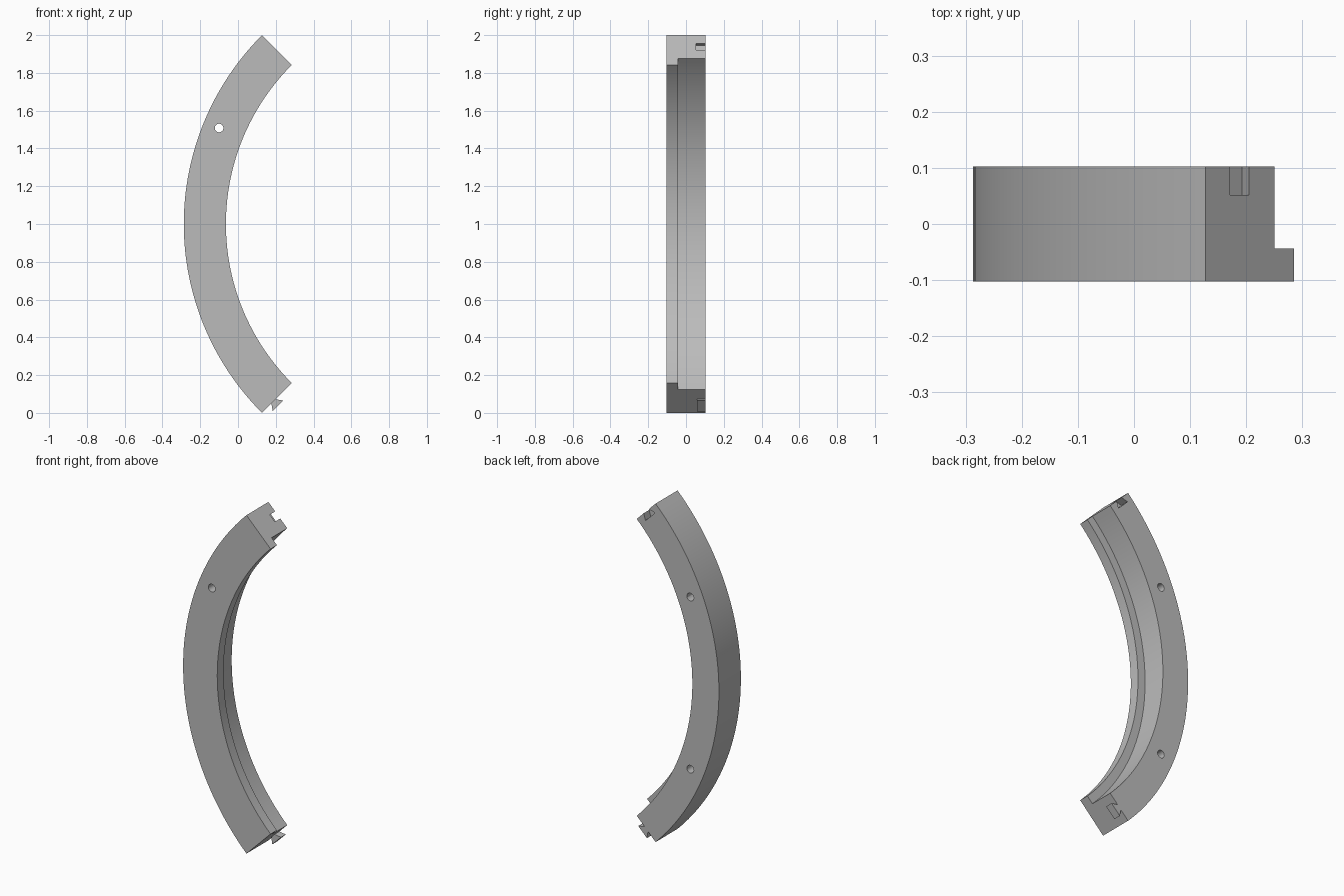
import bpy, bmesh
from math import pi, sin, cos, radians
from mathutils import Matrix, Vector

if "Cube" in bpy.data.objects:
    bpy.data.objects.remove(bpy.data.objects["Cube"])

CX, CZ = 1.127, 1.0            # centre of the arc
R_OUT, R_LIP, R_IN = 1.414, 1.191, 1.24
FRONT, STEP, BACK = -0.1025, -0.0435, 0.1025
R_MID = 1.328                  # radius of the holes and joints

grey = bpy.data.materials.new("plain grey")
grey.use_nodes = True
grey.diffuse_color = (0.5, 0.5, 0.5, 1)
grey.node_tree.nodes["Principled BSDF"].inputs["Base Color"].default_value = (0.5, 0.5, 0.5, 1)


def polar(r, angle, y, along=0.0):
    """Point at a radius and an angle above the -x direction, moved along the arc."""
    return Vector((CX - r * cos(angle) + along * sin(angle), y,
                   CZ + r * sin(angle) + along * cos(angle)))


def finish(name, bm):
    bmesh.ops.recalc_face_normals(bm, faces=bm.faces)
    mesh = bpy.data.meshes.new(name)
    bm.to_mesh(mesh)
    bm.free()
    mesh.materials.append(grey)
    obj = bpy.data.objects.new(name, mesh)
    bpy.context.collection.objects.link(obj)
    return obj


def dovetail(name, angle, root, tip, start, depth, y0, y1):
    """Trapezoid prism that widens away from its root."""
    shape = [(-root, start), (root, start), (tip, depth), (-tip, depth)]
    bm = bmesh.new()
    rings = [[bm.verts.new(polar(R_MID + dr, angle, y, a)) for dr, a in shape] for y in (y0, y1)]
    for ring in rings:
        bm.faces.new(ring)
    for i in range(4):
        j = (i + 1) % 4
        bm.faces.new((rings[0][i], rings[0][j], rings[1][j], rings[1][i]))
    return finish(name, bm)


# Arc body: stepped section spun through a quarter turn
bm = bmesh.new()
section = [(R_OUT, FRONT), (R_OUT, BACK), (R_IN, BACK), (R_IN, STEP), (R_LIP, STEP), (R_LIP, FRONT)]
SEGMENTS = 64
rings = []
for s in range(SEGMENTS + 1):
    a = radians(-45 + 90 * s / SEGMENTS)
    rings.append([bm.verts.new(polar(r, a, y)) for r, y in section])
for lower, upper in zip(rings, rings[1:]):
    for i in range(len(section)):
        j = (i + 1) % len(section)
        bm.faces.new((lower[i], lower[j], upper[j], upper[i]))
bm.faces.new(rings[0])
bm.faces.new(rings[-1])
body = finish("arc_body", bm)

# Cutters: two through holes and the dovetail socket
cutters = []
for label, deg in (("upper", 22.5), ("lower", -22.5)):
    bm = bmesh.new()
    place = Matrix.Translation(polar(R_MID, radians(deg), 0)) @ Matrix.Rotation(pi / 2, 4, 'X')
    bmesh.ops.create_cone(bm, cap_ends=True, segments=16, radius1=0.023, radius2=0.023,
                          depth=0.4, matrix=place)
    cutters.append(finish(label + "_hole_cutter", bm))
cutters.append(dovetail("socket_cutter", pi / 4, 0.0235, 0.044, 0.0, -0.037, 0.052, 0.15))
# Cap that opens the socket through the end face
cutters.append(dovetail("socket_mouth_cutter", pi / 4, 0.0235, 0.0235, 0.02, -0.002, 0.052, 0.15))

for cutter in cutters:
    cut = body.modifiers.new(cutter.name, 'BOOLEAN')
    cut.operation = 'DIFFERENCE'
    cut.solver = 'EXACT'
    cut.object = cutter

# Apply the cuts and remove the helpers
bpy.context.view_layer.update()
cut_mesh = bpy.data.meshes.new_from_object(body.evaluated_get(bpy.context.evaluated_depsgraph_get()))
body.modifiers.clear()
body.data = cut_mesh
for cutter in cutters:
    bpy.data.objects.remove(cutter)

# Dovetail tongue on the lower end
dovetail("dovetail_tongue", -pi / 4, 0.016, 0.040, 0.0, -0.034, 0.058, BACK)

bpy.ops.object.select_all(action='DESELECT')
body.select_set(True)
bpy.context.view_layer.objects.active = body
bpy.ops.object.shade_smooth_by_angle(angle=radians(30))
